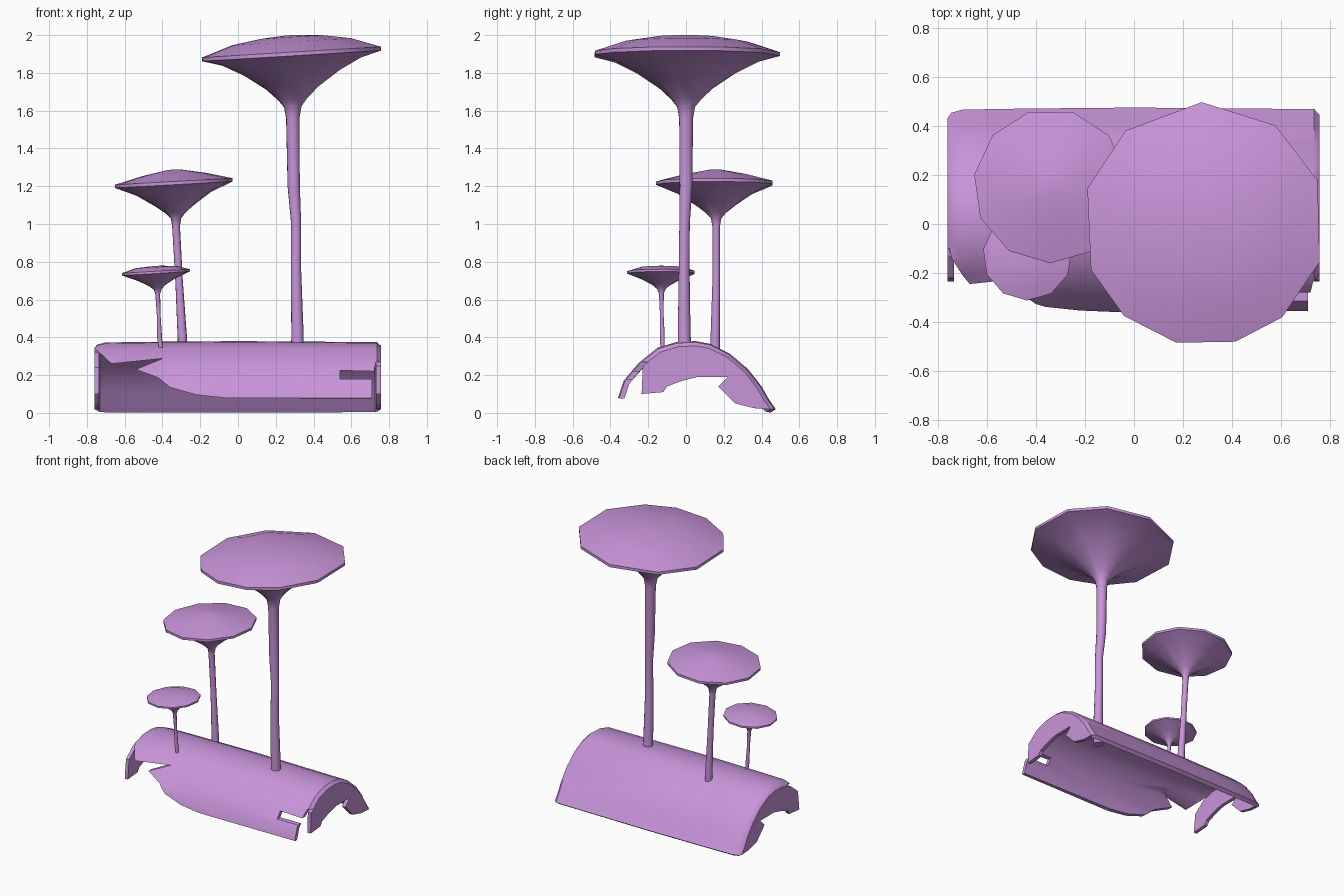
import bpy, bmesh, math

if "Cube" in bpy.data.objects:
    bpy.data.objects.remove(bpy.data.objects["Cube"])

mat = bpy.data.materials.new("lilac")
mat.diffuse_color = (0.58, 0.30, 0.70, 1)
mat.use_nodes = True
mat.node_tree.nodes["Principled BSDF"].inputs["Base Color"].default_value = mat.diffuse_color


def make(name, verts, faces, fix_normals=True):
    me = bpy.data.meshes.new(name)
    me.from_pydata(verts, [], faces)
    if fix_normals:
        bm = bmesh.new()
        bm.from_mesh(me)
        bmesh.ops.recalc_face_normals(bm, faces=bm.faces)
        bm.to_mesh(me)
        bm.free()
    ob = bpy.data.objects.new(name, me)
    bpy.context.collection.objects.link(ob)
    me.materials.append(mat)
    return ob


def activate(ob):
    bpy.ops.object.select_all(action='DESELECT')
    ob.select_set(True)
    bpy.context.view_layer.objects.active = ob


def smooth(ob, deg=40):
    activate(ob)
    bpy.ops.object.shade_smooth_by_angle(angle=math.radians(deg))


def prism(name, pts, place):
    """Extrude a 2D outline; place(u, v, side) gives the 3D point."""
    n = len(pts)
    verts = [place(u, v, s) for s in (0, 1) for u, v in pts]
    faces = [list(range(n)), list(range(n, 2 * n))]
    faces += [[i, (i + 1) % n, n + (i + 1) % n, n + i] for i in range(n)]
    return make(name, verts, faces)


# Hollow log: arch section (y, z) lofted along x, pulled in at both ends
ARCH = [(-0.36, 0.08), (-0.33, 0.17), (-0.25, 0.265), (-0.15, 0.345), (-0.05, 0.375),
        (0.05, 0.38), (0.13, 0.365), (0.23, 0.315), (0.33, 0.23), (0.40, 0.14),
        (0.44, 0.07), (0.475, 0.02)]


def section(k):
    return [(0.055 + (y - 0.055) * k, 0.02 + (z - 0.02) * k) for y, z in ARCH]


stations = [(-0.76, 0.90), (-0.745, 0.95), (-0.70, 0.98), (-0.45, 0.99), (0, 1), (0.735, 0.985), (0.757, 0.93)]
n = len(ARCH)
verts = [(x, y, z) for x, k in stations for y, z in section(k)]
faces = [(i * n + j, (i + 1) * n + j, (i + 1) * n + j + 1, i * n + j + 1)
         for i in range(len(stations) - 1) for j in range(n - 1)]
log = make("log_shell", verts, faces, False)
sol = log.modifiers.new("thickness", 'SOLIDIFY')
sol.thickness = 0.03
sol.offset = -1

# Broken front edge: cut away below this (x, z) outline
BREAK = [(-1, 0.33), (-0.745, 0.33), (-0.67, 0.26), (-0.40, 0.288), (-0.54, 0.23), (-0.42, 0.185),
         (-0.36, 0.135), (-0.22, 0.095), (-0.07, 0.08), (0.71, 0.075), (0.71, 0.18), (0.54, 0.18),
         (0.54, 0.225), (0.72, 0.22), (0.73, 0.27), (1, 0.27), (1, -0.3), (-1, -0.3)]
cutter = prism("break_cutter", BREAK, lambda u, v, s: (u, -1 if s == 0 else -0.10, v))
cutter.hide_render = True
cut = log.modifiers.new("break", 'BOOLEAN')
cut.operation = 'DIFFERENCE'
cut.solver = 'EXACT'
cut.object = cutter
activate(log)
for m in ("thickness", "break"):
    bpy.ops.object.modifier_apply(modifier=m)
bpy.data.objects.remove(cutter)
smooth(log)

# Jagged end walls of the log
JAG = [(0.36, 0.025), (0.26, 0.05), (0.17, 0.14), (0.22, 0.19), (0.06, 0.19), (-0.02, 0.17),
       (-0.10, 0.14), (-0.12, 0.11), (-0.235, 0.10)]
for name, x0, x1, k in (("log_end_left", -0.76, -0.735, 0.90), ("log_end_right", 0.757, 0.73, 0.93)):
    prism(name, section(k)[2:] + JAG, lambda u, v, s: (x0 if s == 0 else x1, u, v))


# Mushrooms: rings (z, radius, centre x, centre y) lofted from stem to cap, cap rings tilted
REGULAR = [i * 360 / 11 + 8 for i in range(11)]


def mushroom(name, stem, cap, centre, slope, angles=REGULAR):
    rings = [(z, r, x, y, 0) for z, r, x, y in stem]
    rings += [(z, r, sx, sy, slope)
              for z, r, t in cap
              for sx, sy in [(stem[-1][2] + (centre[0] - stem[-1][2]) * t,
                              stem[-1][3] + (centre[1] - stem[-1][3]) * t)]]
    m = len(angles)
    vs = []
    for z, r, cx, cy, s in rings:
        for a in angles:
            dx, dy = r * math.cos(math.radians(a)), r * math.sin(math.radians(a))
            vs.append((cx + dx, cy + dy, z + dx * s))
    fs = [(i * m + j, i * m + (j + 1) % m, (i + 1) * m + (j + 1) % m, (i + 1) * m + j)
          for i in range(len(rings) - 1) for j in range(m)]
    fs += [list(range(m)), list(range(len(vs) - m, len(vs)))]
    smooth(make(name, vs, fs))


mushroom("large_mushroom",
         [(0.31, 0.036, 0.315, -0.005), (0.42, 0.034, 0.315, -0.01), (0.75, 0.029, 0.307, -0.01),
          (1.0, 0.028, 0.308, -0.008), (1.2, 0.034, 0.295, 0.0), (1.56, 0.037, 0.29, 0.0)],
         [(1.62, 0.048, 0), (1.66, 0.08, 0.3), (1.72, 0.145, 0.5), (1.80, 0.265, 0.8),
          (1.86, 0.385, 1), (1.89, 0.497, 1), (1.91, 0.497, 1), (1.965, 0.33, 1),
          (1.99, 0.17, 1), (2.0, 0.03, 1)],
         (0.285, 0.0), 0.06,
         [-158, -131, -103, -75, -50, -18, 21, 54, 91, 130, 163])

mushroom("medium_mushroom",
         [(0.31, 0.025, -0.292, 0.155), (0.40, 0.025, -0.295, 0.155), (0.70, 0.020, -0.312, 0.16),
          (0.99, 0.021, -0.328, 0.16)],
         [(1.03, 0.028, 0), (1.06, 0.055, 0.2), (1.10, 0.108, 0.5), (1.16, 0.20, 0.9),
          (1.208, 0.315, 1), (1.225, 0.315, 1), (1.262, 0.17, 1), (1.288, 0.03, 1)],
         (-0.34, 0.155), 0.055)

mushroom("small_mushroom",
         [(0.33, 0.010, -0.408, -0.125), (0.40, 0.013, -0.415, -0.125), (0.52, 0.010, -0.42, -0.128),
          (0.63, 0.013, -0.425, -0.13)],
         [(0.655, 0.022, 0), (0.675, 0.045, 0.4), (0.705, 0.10, 0.8), (0.738, 0.182, 1),
          (0.75, 0.182, 1), (0.772, 0.11, 1), (0.778, 0.02, 1)],
         (-0.435, -0.13), 0.06)
